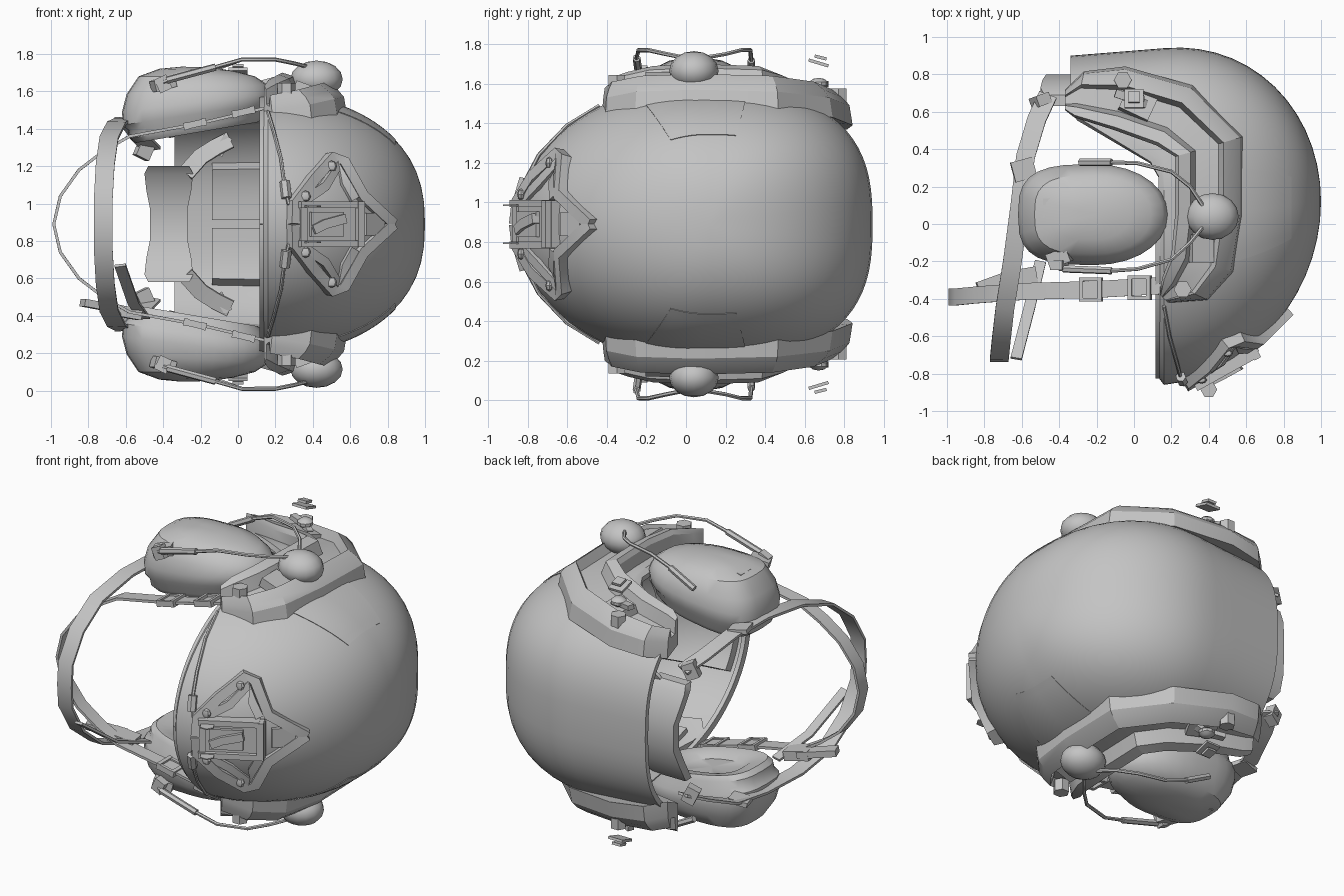
import bpy, bmesh, math
from math import sin, cos, pi, sqrt
from mathutils import Vector, Euler

cube = bpy.data.objects.get("Cube")
if cube:
    bpy.data.objects.remove(cube, do_unlink=True)

MID = 0.89  # height of the symmetry plane
X0, CROWN, RY, RW = 0.16, 0.84, 0.90, 0.70

grey = bpy.data.materials.new("plain_grey")
grey.use_nodes = True
grey.diffuse_color = (0.55, 0.55, 0.55, 1)
grey.node_tree.nodes["Principled BSDF"].inputs["Base Color"].default_value = grey.diffuse_color


def add(name, bm, mirror=True, angle=35):
    bmesh.ops.remove_doubles(bm, verts=bm.verts, dist=0.0002)
    bmesh.ops.recalc_face_normals(bm, faces=bm.faces)
    me = bpy.data.meshes.new(name)
    bm.to_mesh(me)
    bm.free()
    me.materials.append(grey)
    ob = bpy.data.objects.new(name, me)
    bpy.context.collection.objects.link(ob)
    ob.location.z = MID
    bpy.ops.object.select_all(action='DESELECT')
    ob.select_set(True)
    bpy.context.view_layer.objects.active = ob
    bpy.ops.object.shade_smooth_by_angle(angle=math.radians(angle))
    if mirror:
        mod = ob.modifiers.new("Mirror", 'MIRROR')
        mod.use_axis = (False, False, True)
    return ob


def loft(name, rings, closed=True, caps=True, mirror=True, angle=35):
    bm = bmesh.new()
    vs = [[bm.verts.new(p) for p in r] for r in rings]
    n = len(vs[0])
    for a, b in zip(vs, vs[1:]):
        for i in range(n if closed else n - 1):
            j = (i + 1) % n
            bm.faces.new((a[i], a[j], b[j], b[i]))
    if caps:
        bm.faces.new(vs[0])
        bm.faces.new(vs[-1][::-1])
    return add(name, bm, mirror, angle)


def sweep(name, pts, a, b, side, sides=4, mirror=True):
    pts = [Vector(p) for p in pts]
    rings = []
    for i, p in enumerate(pts):
        t = (pts[min(i + 1, len(pts) - 1)] - pts[max(i - 1, 0)]).normalized()
        n = t.cross(Vector(side)).normalized()
        s = n.cross(t)
        if sides == 4:
            sec = [(a, b), (-a, b), (-a, -b), (a, -b)]
        else:
            sec = [(a * cos(2 * pi * k / sides), b * sin(2 * pi * k / sides)) for k in range(sides)]
        rings.append([p + s * u + n * v for u, v in sec])
    return loft(name, rings, mirror=mirror)


def tube(name, pts, r):
    return sweep(name, pts, r, r, (0.31, 0.2, 0.93), 6)


def box(name, c, size, rot=(0, 0, 0), mirror=True):
    bm = bmesh.new()
    bmesh.ops.create_cube(bm, size=1)
    m = Euler([math.radians(r) for r in rot]).to_matrix()
    for v in bm.verts:
        v.co = m @ (v.co * Vector(size)) + Vector(c)
    return add(name, bm, mirror)


def ball(name, c, r, segs=16):
    bm = bmesh.new()
    bmesh.ops.create_uvsphere(bm, u_segments=segs, v_segments=segs // 2, radius=1)
    for v in bm.verts:
        v.co = v.co * Vector(r) + Vector(c)
    return add(name, bm)


def full(path):
    return path + [(x, y, -w) for x, y, w in path[::-1] if w]


# Shell surface: a runs front to back, t runs crown (0) to brow line (1) to rim (2)
def shell(a, t, off=0.0):
    c, s = cos(a), sin(a)
    p = 1.0 if c > 0 else 0.74
    uy, uw = -math.copysign(abs(c) ** p, c), abs(s) ** p
    phi = min(t, 1) * pi / 2
    low = max(t - 1, 0)
    y = 0.04 + 0.08 * cos(phi) + (RY - off - 0.04 * low) * sin(phi) * uy
    w = (RW - off - 0.02 * low) * max(sin(phi), 0) ** 0.82 * uw
    k = min(max((0.04 + RY * uy - 0.32) / 0.3, 0), 1)
    rim = 0.13 - 0.47 * k
    x = X0 + (CROWN - off) * cos(phi) + (rim - X0) * low
    return Vector((x, y, w))


def front_y(x, w):
    c = (x - X0) / CROWN
    s = sqrt(1 - c * c)
    return 0.04 + 0.08 * c - RY * s * sqrt(max(0, 1 - (w / (RW * s ** 0.82)) ** 2))


def patch(name, a0, a1, t0, t1, off, thick, n=8):
    rings = []
    for i in range(n + 1):
        a = a0 + (a1 - a0) * i / n
        ts = [t0 + (t1 - t0) * j / n for j in range(n + 1)]
        rings.append([shell(a, t, off) for t in ts] + [shell(a, t, off + thick) for t in ts[::-1]])
    return loft(name, rings)


# Helmet shell with inner wall and brow trim
COLS = 40
levels = [i / 14 for i in range(15)] + [1.33, 1.67, 2]
loft("helmet_shell", [[shell(pi * i / COLS, t) for t in levels] +
                      [shell(pi * i / COLS, t, 0.03) for t in levels[::-1]]
                      for i in range(COLS + 1)], closed=False, caps=False)
sweep("brow_trim", [shell(pi * i / COLS, 2, 0.015) for i in range(COLS // 2)],
      0.014, 0.022, (1, 0, 0))

# Thin fabric patches outside, foam pads inside
patch("side_patch", 1.22, 1.75, 0.4, 0.72, -0.003, 0.008)
patch("rear_pad", 2.74, 3.13, 0.82, 1.6, 0.035, 0.07)
patch("front_pad", 0.0, 0.5, 0.6, 0.98, 0.035, 0.06)
patch("side_pad", 1.1, 1.9, 0.55, 0.95, 0.035, 0.06)
patch("crown_pad", 0, pi, 0.02, 0.3, 0.035, 0.05, 12)

# Side rail with a recessed channel, leaning with the shell: outer x, y, inner x, y, top
stations = [(-.37, .71, -.37, .61, .69), (-.27, .80, -.32, .57, .71), (-.05, .82, -.1, .50, .73),
            (.30, .72, .12, .42, .77), (.56, .46, .22, .36, .80), (.56, .05, .22, .05, .81),
            (.51, -.25, .20, -.16, .80), (.38, -.40, .15, -.29, .77), (.18, -.42, .14, -.38, .74)]
section = [(-.07, -.23), (-.02, -.13), (.08, -.09), (.24, -.05), (.32, -.11), (.68, -.1), (.76, -.02),
           (.95, 0), (1, -.03), (1, -.18)]
loft("side_rail", [[(ox + (ix - ox) * k, oy + (iy - oy) * k, h + d) for k, d in section]
                   for ox, oy, ix, iy, h in stations], angle=25)
for x, y, w in [(-.06, .77, .66), (.26, -.35, .73)]:
    sweep("rail_bolt", [(x, y, w - .05), (x, y, w + .025)], .048, .048, (1, 0, 0), 6)
box("rail_block", (.02, .64, .65), (.17, .13, .06), (-15, 0, -25))
sweep("rail_lever", [(.06, .64, .67), (.02, .66, .70), (-.1, .70, .71)], .022, .015, (0, 1, 0))
ball("rail_lever_knob", (.01, .67, .71), (.05, .05, .03), 10)
sweep("rail_latch", [(.0, .62, .83), (.0, .72, .80)], .05, .008, (1, 0, 0))
sweep("rail_latch_tip", [(.0, .65, .85), (.0, .71, .835)], .03, .008, (1, 0, 0))
box("rail_insert", (.36, -.13, .72), (.12, .15, .06), (0, 20, 0))

# Round lamp on the rail
ball("side_lamp", (.42, .04, .775), (.14, .125, .1))

# Ear cup: scale, height, tilt of each ring
cup = [(.02, .53, .15), (.45, .53, .15), (.58, .50, .15), (.82, .49, .17), (.9, .52, .17), (.92, .56, .16),
       (.99, .59, .15), (1, .65, .12), (.94, .72, .07), (.78, .79, .0), (.5, .825, -.03),
       (.2, .84, -.03), (.02, .84, 0)]
rings = []
for k, h, tilt in cup:
    ring = []
    for i in range(28):
        a = 2 * pi * i / 28
        c, s = cos(a), sin(a)
        p = 0.65 if c < 0 else 0.95
        dx = .4 * k * math.copysign(abs(c) ** p, c)
        ring.append((-.22 + dx, .05 + .27 * k * math.copysign(abs(s) ** p, s), h + tilt * dx))
    rings.append(ring)
loft("ear_cup", rings)
for y in (.05, .12):
    box("cup_slot", (-.45, y, .80), (.07, .035, .03), (0, -12, 0))

# Wire yokes holding the cup
tube("rear_yoke_wire", [(.38, .08, .84), (.3, .2, .86), (.2, .28, .88), (.02, .325, .88), (-.12, .33, .83),
                        (-.25, .33, .76)], .011)
tube("front_yoke_wire", [(.38, 0, .84), (.3, -.1, .86), (.2, -.19, .88), (.02, -.24, .88), (-.12, -.25, .84),
                         (-.4, -.24, .76)], .011)
tube("rear_yoke_sleeve", [(-.12, .33, .83), (-.29, .33, .74)], .02)
tube("front_yoke_sleeve", [(-.12, -.25, .84), (-.38, -.24, .77)], .02)
box("front_yoke_clip", (-.4, -.18, .75), (.12, .08, .06), (0, -15, 20))
box("yoke_pivot", (-.4, -.22, .75), (.07, .05, .08), (0, -25, 0))

# Front mount: kite frame, socket and latch
kite = [(.30, 0), (.30, .11), (.40, .24), (.50, .355), (.56, .33), (.66, .15), (.82, 0)]
sweep("mount_frame", [(x, front_y(x, w) - .02, w) for x, w in kite], .03, .03, (.5, -.85, .1))
web = [(.34, .12), (.46, .2), (.53, .31), (.57, .22), (.62, .13)]
sweep("mount_inner_web", [(x, front_y(x, w) - .01, w) for x, w in web], .02, .025, (.5, -.85, .1))
box("mount_plate", (.50, -.745, 0), (.36, .05, .23), (0, 0, 29), False)
box("mount_side_bar", (.48, -.775, .105), (.36, .07, .035), (0, 0, 29))
box("mount_cross_bar", (.34, -.84, 0), (.04, .06, .24), (0, 0, 29), False)
box("mount_upper_bar", (.645, -.69, 0), (.04, .07, .24), (0, 0, 29), False)
box("mount_tip_plate", (.72, -.57, 0), (.14, .05, .12), (0, 0, 45), False)
box("mount_socket", (.47, -.79, 0), (.2, .04, .13), (0, 0, 29), False)
sweep("mount_ring", [(.40, -.885, .093), (.40, -.885, .1)], .045, .045, (1, 0, 0), 6)
sweep("mount_lever", [(.40, -.85, -.03), (.46, -.82, 0), (.57, -.76, .03)], .025, .02, (0, 0, 1), mirror=False)
for x, w in [(.5, .31), (.36, .15)]:
    ball("mount_screw", (x, front_y(x, w) - .04, w), (.03, .02, .03), 8)

# Bungee cords from the mount to the rails
cord = [(.31, .09), (.27, .11), (.25, .2), (.23, .35), (.19, .5), (.16, .6)]
tube("bungee_cord", [(x, front_y(x, w) - .015, w) for x, w in cord], .01)
tube("bungee_toggle", [(.26, front_y(.26, .15) - .02, .14), (.25, front_y(.25, .23) - .02, .23)], .028)

# Chin loop from the front of the rails
chin = [(.14, -.33, .62), (-.2, -.35, .54), (-.58, -.36, .47), (-.72, -.37, .39), (-.85, -.38, .29),
        (-.95, -.39, .15), (-.985, -.39, 0)]
sweep("chin_strap", full(chin), .045, .008, (0, 1, 0), mirror=False)
for x, y, w in [(.03, -.34, .60), (-.23, -.35, .535)]:
    for e in (-1, 1):
        box("buckle_side", (x, y + .055 * e, w), (.11, .02, .035), (0, -13, 0))
        box("buckle_bar", (x + .05 * e, y, w + .012 * e), (.022, .13, .04), (0, -13, 0))

# Jaw loop from the nape
jaw = [(-.46, .69, .40), (-.52, .56, .46), (-.58, .36, .54), (-.61, .1, .56), (-.65, -.2, .54),
       (-.69, -.45, .46), (-.71, -.62, .32), (-.72, -.72, .14), (-.72, -.73, 0)]
sweep("jaw_strap", full(jaw), .05, .008, (1, 0, 0), mirror=False)
box("jaw_buckle", (-.59, .29, .55), (.12, .11, .03), (0, 8, 15))
box("nape_buckle", (-.5, .66, .40), (.08, .06, .1), (0, 25, 20))
sweep("loose_strap", [(-.5, -.2, -.50), (-.56, -.45, -.42), (-.63, -.72, -.22)], .03, .008, (1, 0, 0),
      mirror=False)
box("strap_tail", (-.72, -.31, -.44), (.24, .08, .04), (0, 10, 20), False)
box("chin_clip", (-.6, -.3, -.47), (.16, .12, .06), (0, 10, 10), False)

# Nape pad, wider at its ends, and the straps that hang it in the shell
nape = [(.31, .66, .11), (.27, .70, .13), (.18, .74, .12), (.08, .77, .1), (-.08, .77, .1),
        (-.18, .74, .12), (-.27, .70, .13), (-.31, .66, .11)]
loft("nape_pad", [[(-.37 + e * h, y + d, w) for e, d in ((-1, -.03), (1, -.03), (1, .03), (-1, .03))]
                  for w, y, h in nape], mirror=False)
sweep("nape_strap", [(-.28, .68, .27), (-.2, .71, .36), (-.12, .72, .41), (-.04, .72, .45)],
      .045, .01, (0, .3, 1))
box("nape_strap_anchor", (-.08, .74, .42), (.05, .05, .11), (0, 30, 0))
